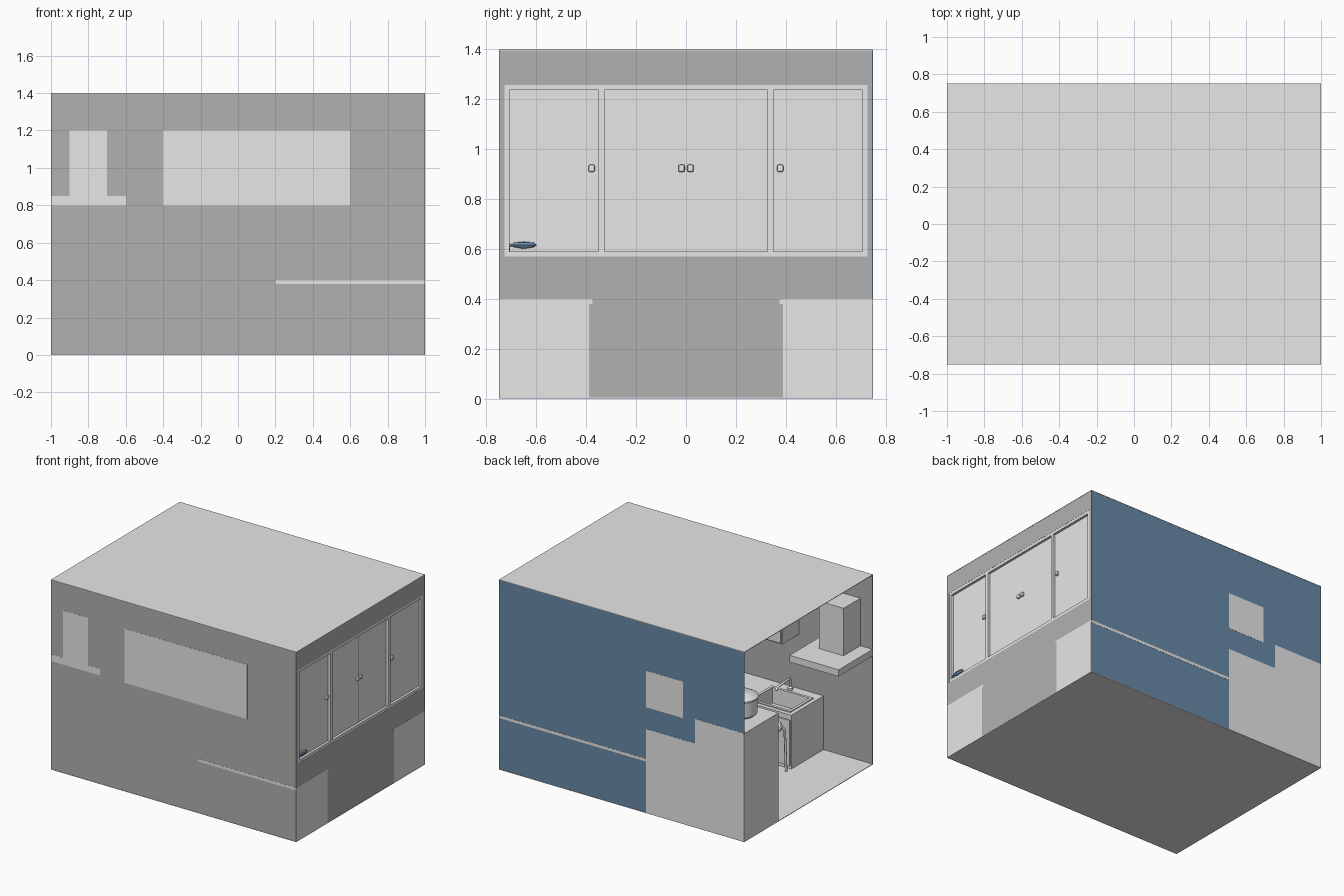
import bpy, math
from mathutils import Vector

if "Cube" in bpy.data.objects:
    bpy.data.objects.remove(bpy.data.objects["Cube"])


def mat(name, rgb):
    m = bpy.data.materials.new(name)
    m.diffuse_color = (*rgb, 1)
    m.use_nodes = True
    m.node_tree.nodes["Principled BSDF"].inputs["Base Color"].default_value = m.diffuse_color
    return m


LIGHT = mat("light_grey", (0.8, 0.8, 0.8))
WALL = mat("wall_grey", (0.44, 0.44, 0.44))
BLUE = mat("slate_blue", (0.138, 0.249, 0.379))


def finish(ob, name, m):
    ob.name = name
    ob.data.name = name
    ob.data.materials.append(m)
    return ob


def box(name, x0, x1, y0, y1, z0, z1, m=LIGHT, bevel=0):
    v = [(x, y, z) for z in (z0, z1) for y in (y0, y1) for x in (x0, x1)]
    f = [(0, 2, 3, 1), (4, 5, 7, 6), (0, 1, 5, 4), (2, 6, 7, 3), (0, 4, 6, 2), (1, 3, 7, 5)]
    me = bpy.data.meshes.new(name)
    me.from_pydata(v, [], f)
    ob = bpy.data.objects.new(name, me)
    bpy.context.collection.objects.link(ob)
    if bevel:
        b = ob.modifiers.new("round", 'BEVEL')
        b.width, b.segments = bevel, 2
    return finish(ob, name, m)


def lathe(name, loc, profile, m=LIGHT, n=24):
    """Revolve (radius, height) pairs about a vertical axis."""
    v = [(loc[0] + r * math.cos(2 * math.pi * i / n), loc[1] + r * math.sin(2 * math.pi * i / n), loc[2] + h)
         for r, h in profile for i in range(n)]
    f = [(k * n + i, k * n + (i + 1) % n, (k + 1) * n + (i + 1) % n, (k + 1) * n + i)
         for k in range(len(profile) - 1) for i in range(n)]
    f += [tuple(reversed(range(n))), tuple(range(len(v) - n, len(v)))]
    me = bpy.data.meshes.new(name)
    me.from_pydata(v, [], f)
    ob = bpy.data.objects.new(name, me)
    bpy.context.collection.objects.link(ob)
    bpy.context.view_layer.objects.active = ob
    ob.select_set(True)
    bpy.ops.object.shade_smooth_by_angle()
    ob.select_set(False)
    return finish(ob, name, m)


def tube(name, pts, r, m=LIGHT):
    cu = bpy.data.curves.new(name, 'CURVE')
    cu.dimensions = '3D'
    cu.bevel_depth, cu.bevel_resolution, cu.use_fill_caps = r, 2, True
    sp = cu.splines.new('POLY')
    sp.points.add(len(pts) - 1)
    for p, co in zip(sp.points, pts):
        p.co = (*co, 1)
    ob = bpy.data.objects.new(name, cu)
    bpy.context.collection.objects.link(ob)
    return finish(ob, name, m)


def door(name, x0, x1, y, z0, z1, out, knob_x):
    """Thin door plate facing out (+1 or -1 along y), with a knob."""
    a, b = sorted((y, y + out * 0.008))
    box(name, x0 + .008, x1 - .008, a, b, z0 + .008, z1 - .008)
    a, b = sorted((y + out * .008, y + out * .025))
    box(name + "_knob", knob_x - .01, knob_x + .01, a, b, z1 - .06, z1 - .035, bevel=.004)


# Room shell, open on the left side
T = 0.004
box("floor", -1, 1, -.75, .75, 0, T)
box("ceiling", -1, 1, -.75, .75, 1.4 - T, 1.4)
box("front_wall", -1, .999, -.749, -.745, T, 1.4 - T, WALL)
box("back_wall", -1, .999, .745, .749, T, 1.4 - T, BLUE)

# Right wall with the wide window opening
X0, X1 = .995, .999
box("right_wall_lower", X0, X1, -.749, .749, T, .57, WALL)
box("right_wall_upper", X0, X1, -.749, .749, 1.257, 1.4 - T, WALL)
for s in (-1, 1):
    a, b = sorted((s * .728, s * .749))
    box("right_wall_side", X0, X1, a, b, .57, 1.257, WALL)

# Window frame, mullions and four panels with knobs
F0, F1 = .955, .998
box("window_sill", F0, F1, -.728, .728, .57, .59)
box("window_head", F0, F1, -.728, .728, 1.237, 1.257)
for s in (-1, 1):
    for y, w in ((.718, .01), (.338, .012)):
        box("window_post", F0, F1, s * y - w, s * y + w, .59, 1.237)
    for p, q, k in ((.001, .326, .018), (.35, .708, .378)):
        a, b = sorted((s * p, s * q))
        box("window_panel", .965, .98, a, b, .59, 1.237)
        box("window_knob", .98, 1.0, s * k - .013, s * k + .013, .908, .938, bevel=.007)
box("window_seam", .97, .981, -.001, .001, .59, 1.237, BLUE)

# Small blue lamp on the sill corner
tube("sill_lamp_stem", [(.985, -.71, .575), (.985, -.71, .615), (.985, -.66, .615)], .006, BLUE)
lamp = lathe("sill_lamp_head", (0, 0, 0), [(.002, -.014), (.04, -.008), (.05, 0), (.04, .01), (.002, .014)], BLUE)
lamp.scale = (.28, 1, 1)
lamp.location = (.985, -.65, .615)

# Range hood and chimney
box("hood", -1, -.6, -.75, -.35, .8, .85)
box("hood_chimney", -.9, -.7, -.75, -.55, .85, 1.2)

# Wall cupboards on the front wall
box("wall_cupboard", -.4, .6, -.75, -.55, .8, 1.2)
for i in range(5):
    x = -.4 + .2 * i
    door("cupboard_door", x, x + .2, -.55, .8, 1.2, 1, x + .17)

# Sink counter: bottom block and four rims around the basin
box("counter_base", -.6, .2, -.745, -.37, 0, .29)
for x0, x1, y0, y1 in ((-.6, -.55, -.745, -.37), (-.25, .2, -.745, -.37),
                       (-.55, -.25, -.745, -.65), (-.55, -.25, -.42, -.37)):
    box("counter_rim", x0, x1, y0, y1, .29, .4)
for x0, x1, y0, y1 in ((-.57, -.55, -.67, -.4), (-.25, -.23, -.67, -.4),
                       (-.55, -.25, -.67, -.65), (-.55, -.25, -.42, -.4)):
    box("sink_lip", x0, x1, y0, y1, .4, .407)
for i in range(4):
    x = -.6 + .2 * i
    door("counter_door", x, x + .2, -.37, .02, .37, 1, x + .17)

# Faucet
lathe("faucet_base", (-.36, -.7, .4), [(.018, 0), (.018, .015), (.01, .025)])
tube("faucet", [(-.36, -.7, .41), (-.36, -.7, .475), (-.36, -.69, .485),
                (-.36, -.55, .475), (-.36, -.535, .455)], .009)
tube("faucet_lever", [(-.36, -.7, .48), (-.33, -.71, .5)], .006)

# Benches with seat slabs along both long walls
for name, s, x0 in (("front_bench", -1, .2), ("back_bench", 1, -.2)):
    a, b = sorted((s * .388, s * .747))
    box(name + "_base", x0, 1, a, b, 0, .38)
    a, b = sorted((s * .375, s * .75))
    box(name + "_seat", x0, 1, a, b, .38, .4)

# Tall fridge cabinet, side counter and the box above it
box("fridge", -1, -.6, .35, .75, 0, .8)
door("fridge_door", -1, -.6, .35, .02, .78, -1, -.64)
box("side_counter", -.6, -.2, .35, .75, 0, .62)
for x in (-.6, -.4):
    door("side_counter_door", x, x + .2, .35, .02, .6, -1, x + .17)
box("back_cupboard", -.5, -.2, .55, .75, .78, 1.05)
door("back_cupboard_door", -.5, -.2, .55, .78, 1.05, -1, -.24)

# Cooking pot with lid on the fridge cabinet
lathe("pot", (-.8, .5, .8), [(.095, 0), (.11, .015), (.11, .12), (.117, .125), (.117, .135),
                             (.08, .155), (.02, .165), (.015, .175), (.022, .185), (.018, .195)])

# Stool with bent tube legs
lathe("stool_seat", (-.5, -.2, .34), [(.11, 0), (.12, .006), (.12, .022), (.11, .03)])
for k in range(4):
    d = Vector((math.cos(.876 + math.pi * (1 + k / 2)), math.sin(.876 + math.pi * (1 + k / 2)), 0))
    c = Vector((-.5, -.2, 0))
    tube("stool_leg", [c + Vector((0, 0, .335)), c + d * .12 + Vector((0, 0, .335)),
                       c + d * .14 + Vector((0, 0, .315)), c + d * .15 + Vector((0, 0, .01))], .009)

# Pedestal table between the benches
lathe("table_pedestal", (.72, 0, 0), [(.12, .004), (.12, .015), (.03, .03), (.03, .47)])
box("table_top", .45, .95, -.25, .25, .47, .495, bevel=.006)
